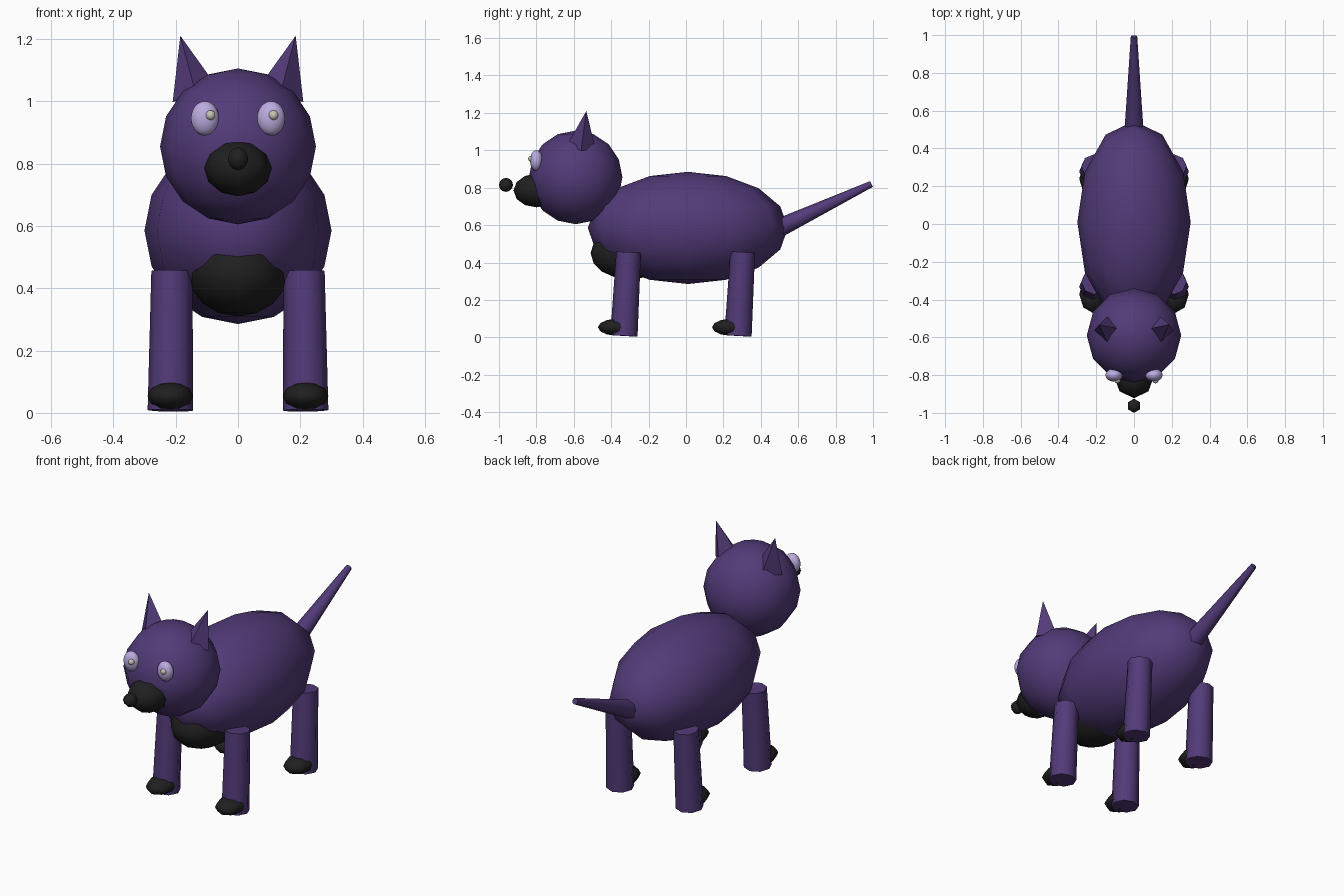
import bpy, math
from mathutils import Vector

if "Cube" in bpy.data.objects:
    bpy.data.objects.remove(bpy.data.objects["Cube"])


def material(name, r, g, b):
    m = bpy.data.materials.new(name)
    m.diffuse_color = (r, g, b, 1)
    m.use_nodes = True
    m.node_tree.nodes["Principled BSDF"].inputs["Base Color"].default_value = m.diffuse_color
    return m


PURPLE = material("purple fur", 0.085, 0.043, 0.19)
BLACK = material("black", 0.014, 0.014, 0.014)
LAVENDER = material("lavender eye", 0.50, 0.41, 0.74)
CREAM = material("cream glint", 0.58, 0.55, 0.47)


def finish(name, mat, angle):
    ob = bpy.context.object
    ob.name = name
    ob.data.materials.append(mat)
    bpy.ops.object.transform_apply(location=False, rotation=True, scale=True)
    bpy.ops.object.shade_smooth_by_angle(angle=math.radians(angle))
    return ob


def ball(name, mat, centre, radii, segments=12, rings=8):
    bpy.ops.mesh.primitive_uv_sphere_add(segments=segments, ring_count=rings, radius=1, location=centre)
    bpy.context.object.scale = radii
    return finish(name, mat, 80)


def taper(name, mat, start, end, r1, r2, sides, angle=60):
    """Cone or tapered cylinder running from start to end."""
    a, b = Vector(start), Vector(end)
    d = b - a
    bpy.ops.mesh.primitive_cone_add(vertices=sides, radius1=r1, radius2=r2,
                                    depth=d.length, location=(a + b) / 2)
    ob = bpy.context.object
    ob.rotation_mode = 'QUATERNION'
    ob.rotation_quaternion = Vector((0, 0, 1)).rotation_difference(d)
    return finish(name, mat, angle)


# Torso, chest patch and head
ball("body", PURPLE, (0, 0.01, 0.585), (0.30, 0.535, 0.30))
ball("chest_patch", BLACK, (0, -0.30, 0.45), (0.16, 0.21, 0.14))
ball("head", PURPLE, (0, -0.59, 0.855), (0.25, 0.25, 0.25))

# Muzzle and detached nose
ball("muzzle", BLACK, (0, -0.80, 0.785), (0.108, 0.122, 0.09), 8, 6)
ball("nose", BLACK, (0, -0.9625, 0.815), (0.0375, 0.0375, 0.0375), 6, 6)

# Tail
taper("tail", PURPLE, (0, 0.50, 0.586), (0, 0.992, 0.82), 0.05, 0.017, 8)

for side, s in (("left", 1), ("right", -1)):
    # Eyes; both glints sit to the same side
    ball("eye_" + side, LAVENDER, (s * 0.106, -0.80, 0.945), (0.045, 0.034, 0.055), 24, 16)
    ball("glint_" + side, CREAM, (s * 0.101 + 0.013, -0.828, 0.955), (0.016, 0.016, 0.016), 10, 8)

    # Pointed four-sided ears leaning outward
    taper("ear_" + side, PURPLE, (s * 0.135, -0.56, 1.017), (s * 0.185, -0.533, 1.21), 0.077, 0, 4, 20)

    # Legs and paws
    for end, top_y in (("front", -0.307), ("back", 0.303)):
        taper(f"{end}_leg_{side}", PURPLE, (s * 0.217, top_y - 0.025, 0.008),
              (s * 0.212, top_y, 0.455), 0.073, 0.066, 8)
        ball(f"{end}_paw_{side}", BLACK, (s * 0.217, top_y - 0.064, 0.054), (0.073, 0.10, 0.045), 8, 6)
